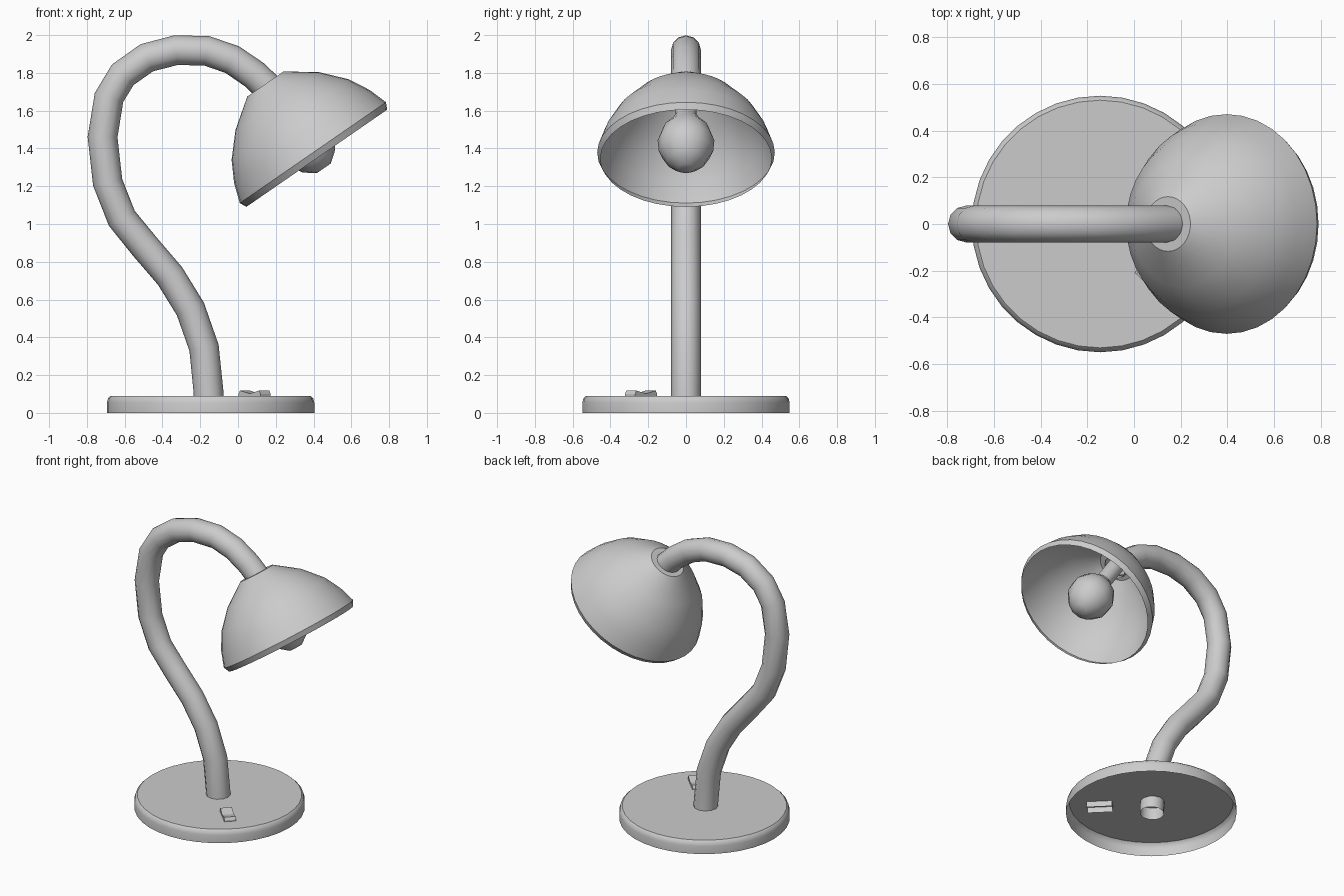
import bpy, bmesh, math
from mathutils import Vector

if "Cube" in bpy.data.objects:
    bpy.data.objects.remove(bpy.data.objects["Cube"])


def finish(name, bm, angle=35):
    bmesh.ops.recalc_face_normals(bm, faces=bm.faces)
    me = bpy.data.meshes.new(name)
    bm.to_mesh(me)
    bm.free()
    ob = bpy.data.objects.new(name, me)
    bpy.context.collection.objects.link(ob)
    bpy.ops.object.select_all(action='DESELECT')
    ob.select_set(True)
    bpy.context.view_layer.objects.active = ob
    bpy.ops.object.shade_smooth_by_angle(angle=math.radians(angle))
    return ob


def rings(name, sections, sides, cap_start=False, cap_end=False, angle=35):
    """Skin round sections given as (centre, axis, radius), all bent in the xz plane."""
    bm = bmesh.new()
    loops = []
    for centre, axis, radius in sections:
        axis = axis.normalized()
        u, v = Vector((axis.z, 0, -axis.x)), Vector((0, 1, 0))
        loops.append([bm.verts.new(centre + radius * (u * math.cos(a) + v * math.sin(a)))
                      for a in (2 * math.pi * i / sides for i in range(sides))])
    for a, b in zip(loops, loops[1:]):
        for i in range(sides):
            j = (i + 1) % sides
            bm.faces.new((a[i], a[j], b[j], b[i]))
    if cap_start:
        bm.faces.new(loops[0][::-1])
    if cap_end:
        bm.faces.new(loops[-1])
    return finish(name, bm, angle)


def lathe(name, origin, axis, profile, sides, **kw):
    """Revolve (radius, height) points about an axis."""
    axis = axis.normalized()
    return rings(name, [(origin + axis * h, axis, r) for r, h in profile], sides, **kw)


UP = Vector((0, 0, 1))
BASE = Vector((-0.145, 0, 0))

# Base: thin disc shell, open underneath
lathe("base", BASE, UP, [(0.549, 0), (0.549, 0.055), (0.543, 0.078), (0.53, 0.09)],
      36, cap_end=True)

# Gooseneck stem: open tube along an S-shaped path
path = [(-0.15, 0.005), (-0.157, 0.12), (-0.18, 0.345), (-0.252, 0.55), (-0.36, 0.725),
        (-0.493, 0.88), (-0.615, 1.03), (-0.69, 1.22), (-0.717, 1.46), (-0.683, 1.67),
        (-0.61, 1.79), (-0.483, 1.88), (-0.33, 1.92), (-0.166, 1.917), (-0.03, 1.87),
        (0.087, 1.79), (0.16, 1.72)]
pts = [Vector((x, 0, z)) for x, z in path]
last = len(pts) - 1
rings("stem", [(p, pts[min(i + 1, last)] - pts[max(i - 1, 0)], 0.079)
               for i, p in enumerate(pts)], 12, angle=50)

# Tilted lamp head: shade, socket and bulb share one axis
HEAD = Vector((0.417, 0, 1.348))
TILT = Vector((-0.568, 0, 0.823))
lathe("shade", HEAD, TILT,
      [(0.453, 0), (0.47, 0.036), (0.435, 0.14), (0.376, 0.249), (0.27, 0.367),
       (0.117, 0.478), (0.075, 0.478)], 36, angle=30)
lathe("socket", HEAD, TILT, [(0.055, 0.24), (0.055, 0.5)], 12,
      cap_start=True, cap_end=True)
lathe("bulb", HEAD, TILT,
      [(0.045, -0.065), (0.104, -0.02), (0.145, 0.05), (0.15, 0.115), (0.125, 0.185),
       (0.08, 0.235), (0.052, 0.28)], 12, cap_start=True, cap_end=True, angle=50)

# Rocker switch: dipped top, walls running down through the base, open underneath
bm = bmesh.new()
outline = [(-0.082, 0.05), (-0.082, 0.1), (-0.072, 0.118), (0, 0.102),
           (0.072, 0.118), (0.082, 0.1), (0.082, 0.05), (0, 0.05)]
sides = [[bm.verts.new((x, y, z)) for x, z in outline] for y in (-0.038, 0.038)]
bm.faces.new(sides[0])
bm.faces.new(sides[1][::-1])
for i in range(5 + 1):
    bm.faces.new((sides[0][i], sides[1][i], sides[1][i + 1], sides[0][i + 1]))
# drop the strip under the end walls so the box stays open below
switch = finish("rocker_switch", bm, 10)
switch.location = (0.088, -0.238, 0)
switch.rotation_euler.z = math.radians(-45)
